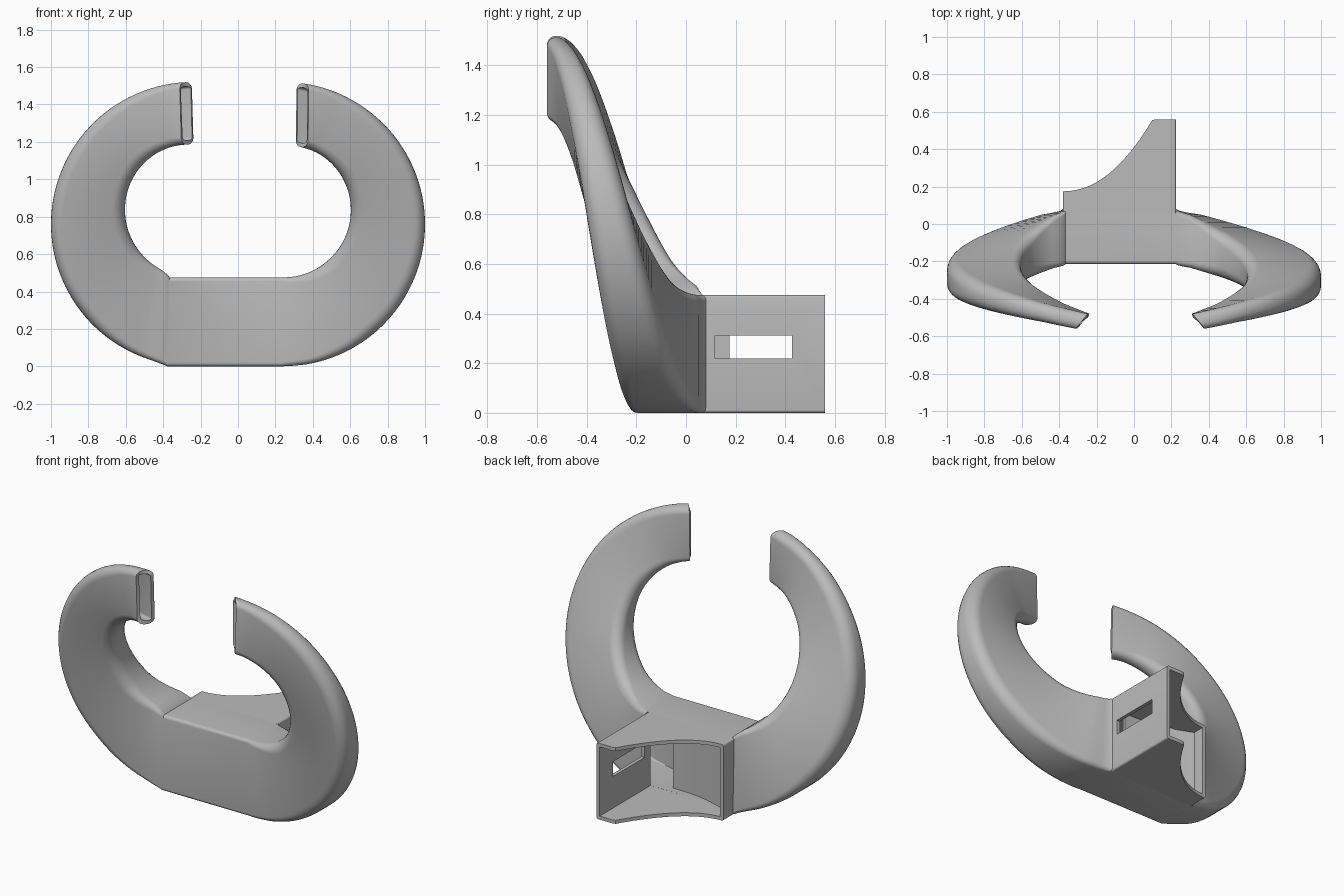
import bpy, bmesh, math
from mathutils import Vector

cube = bpy.data.objects.get("Cube")
if cube:
    bpy.data.objects.remove(cube, do_unlink=True)

grey = bpy.data.materials.new("plain grey")
grey.use_nodes = True
grey.diffuse_color = (0.5, 0.5, 0.5, 1)
grey.node_tree.nodes["Principled BSDF"].inputs["Base Color"].default_value = grey.diffuse_color

LEFT, RIGHT, HEIGHT, BACK, WALL = -0.38, 0.225, 0.475, 0.08, 0.022


def make_object(name, bm):
    mesh = bpy.data.meshes.new(name)
    bm.to_mesh(mesh)
    bm.free()
    mesh.materials.append(grey)
    obj = bpy.data.objects.new(name, mesh)
    bpy.context.collection.objects.link(obj)
    return obj


def activate(obj):
    bpy.ops.object.select_all(action='DESELECT')
    obj.select_set(True)
    bpy.context.view_layer.objects.active = obj


def thicken(obj, wall):
    """Give a shell its wall thickness, inwards."""
    activate(obj)
    mod = obj.modifiers.new("wall", 'SOLIDIFY')
    mod.thickness, mod.offset = wall, -1
    bpy.ops.object.modifier_apply(modifier=mod.name)


def smooth(obj):
    activate(obj)
    bpy.ops.object.shade_smooth_by_angle(angle=math.radians(35))


def loft(rings, closed=True):
    bm = bmesh.new()
    rows = [[bm.verts.new(p) for p in ring] for ring in rings]
    n = len(rows[0])
    for a, b in zip(rows, rows[1:]):
        for i in range(n if closed else n - 1):
            j = (i + 1) % n
            bm.faces.new((a[i], a[j], b[j], b[i]))
    bmesh.ops.recalc_face_normals(bm, faces=bm.faces)
    return bm


def rounded_rect(w, h, r, steps=6, across=1):
    """Counter-clockwise rounded rectangle, corner at the origin."""
    pts = []
    for k, (cx, cy) in enumerate(((w - r, r), (w - r, h - r), (r, h - r), (r, r))):
        for i in range(steps + 1):
            a = math.radians(90 * (k - 1 + i / steps))
            pts.append((cx + r * math.cos(a), cy + r * math.sin(a)))
        if k in (1, 3):
            x0, x1 = (w - r, r) if k == 1 else (r, w - r)
            pts += [(x0 + (x1 - x0) * i / across, h if k == 1 else 0) for i in range(1, across)]
    return pts


def polar(cx, cz, r, deg):
    a = math.radians(deg)
    return Vector((cx + r * math.cos(a), 0, cz + r * math.sin(a)))


def arm_section(side, t):
    """Ring of the duct, t = 0 at the middle body and 1 at the nozzle."""
    hole = 0.365 - 0.018 * t ** 4
    if side < 0:
        outer = polar(-0.24, 0.76, 0.76, 259 - 166 * t)
        inner = polar(-0.24, 0.84, hole, 249 - 154 * t)
        base_outer, base_inner = LEFT, LEFT + 0.015
    else:
        outer = polar(0.24, 0.76, 0.76, -90 + 172 * t)
        inner = polar(0.24, 0.84, hole, -90 + 163 * t)
        base_outer = base_inner = RIGHT
    blend = max(0, 1 - t / 0.05)
    outer = outer.lerp(Vector((base_outer, 0, 0)), blend)
    inner = inner.lerp(Vector((base_inner, 0, HEIGHT)), blend)
    front, back = -0.215 - 0.345 * t, BACK - 0.56 * t
    depth = back - front
    axis = outer - inner
    radius = min(0.02 + 0.2 * t, 0.065, depth * 0.45)
    slant = max(0, (t - 0.9) / 0.1)
    ring = []
    for u, v in rounded_rect(axis.length, depth, radius):
        p = inner + axis.normalized() * u
        p.y = front + v
        p.x -= side * slant * 0.065 * (v / depth - 0.5)
        ring.append(p)
    return ring


# Curved duct: one nozzle, through the body, to the other nozzle
N = 56
rings = [arm_section(-1, 1 - i / N) for i in range(N + 1)]
rings += [arm_section(1, i / N) for i in range(N + 1)]
bm = loft(rings)
rear = []
for face in bm.faces:
    c = face.calc_center_median()
    if LEFT + 0.1 < c.x < RIGHT - 0.1 and c.y > BACK - 0.018:
        rear.append(face)
bmesh.ops.delete(bm, geom=rear, context='FACES')
duct = make_object("curved_duct", bm)
thicken(duct, WALL)
smooth(duct)


# Rear inlet sleeve with a concave sweep across its mouth
def mouth(x):
    return 0.175 + 0.385 * min(1, max(0, (x - LEFT) / 0.48)) ** 2.1


outline = rounded_rect(RIGHT - LEFT, HEIGHT, 0.012, 4, 30)
bm = loft([[(LEFT + x, BACK - 0.02, z) for x, z in outline],
           [(LEFT + x, mouth(LEFT + x), z) for x, z in outline]])
sleeve = make_object("inlet_sleeve", bm)
thicken(sleeve, WALL)

# Slot through one side wall of the sleeve
bm = bmesh.new()
bmesh.ops.create_cube(bm, size=1)
bmesh.ops.scale(bm, vec=(0.1, 0.31, 0.092), verts=bm.verts)
bmesh.ops.translate(bm, vec=(RIGHT, 0.272, 0.265), verts=bm.verts)
cutter = make_object("slot_cutter", bm)
cutter.hide_render = True
activate(sleeve)
mod = sleeve.modifiers.new("slot", 'BOOLEAN')
mod.operation, mod.object, mod.solver = 'DIFFERENCE', cutter, 'EXACT'
bpy.ops.object.modifier_apply(modifier=mod.name)
bpy.data.objects.remove(cutter, do_unlink=True)
smooth(sleeve)

# Curved guide vane inside the inlet
path = []
for i in range(13):
    s = i / 12
    path.append((-0.365 + 0.445 * s, 0.09 - 0.09 * s - 0.03 * math.sin(math.pi * s)))
bm = loft([[(x, y, z) for x, y in path] for z in (0.01, HEIGHT - 0.01)], closed=False)
vane = make_object("guide_vane", bm)
thicken(vane, 0.015)
smooth(vane)
